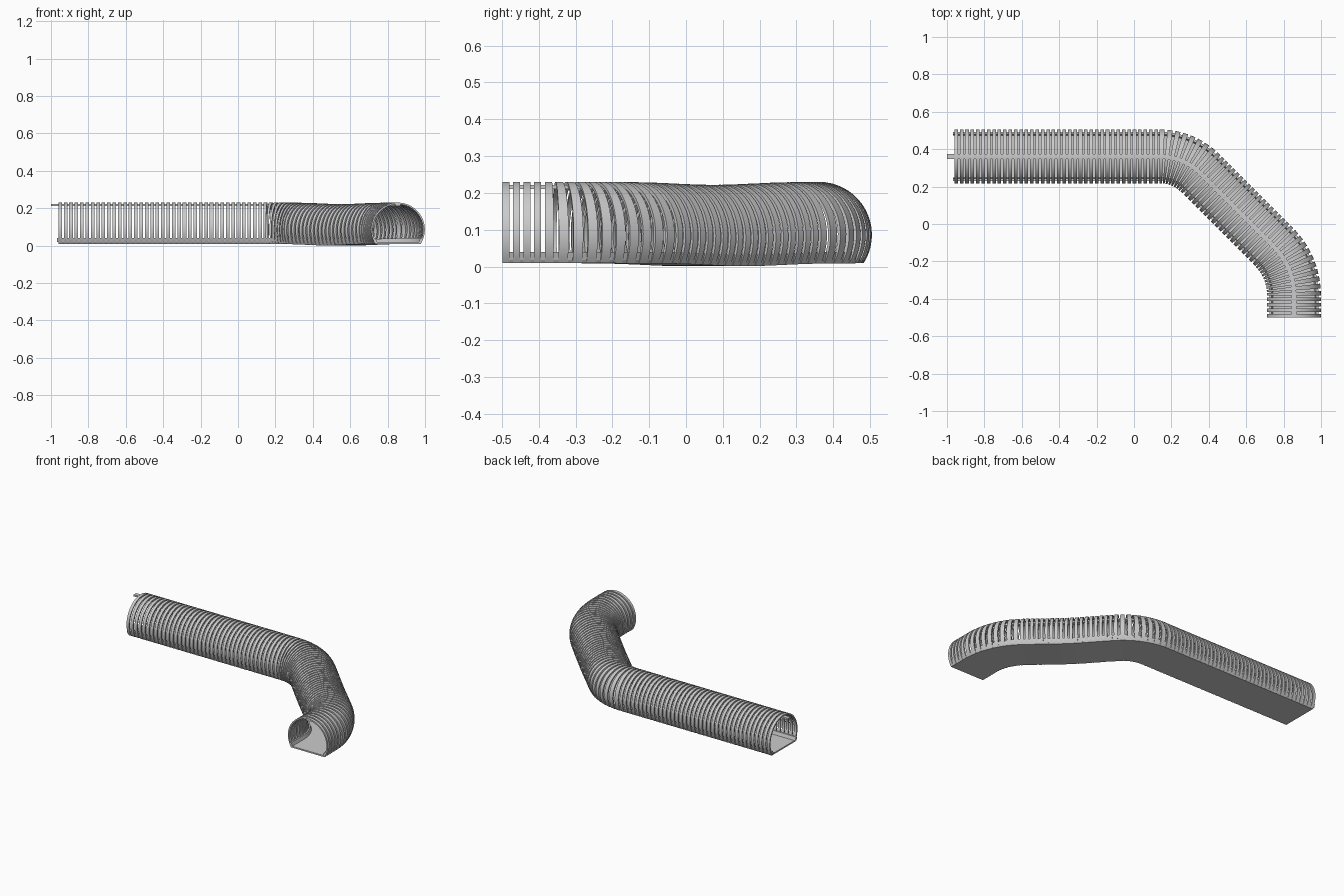
import bpy, math
from mathutils import Vector

if "Cube" in bpy.data.objects:
    bpy.data.objects.remove(bpy.data.objects["Cube"])

# Centre line: straight, 45 degree bend, straight, 45 degree bend, straight
Q = math.pi / 4
R1, R2 = 0.30, 0.36
T1, T2 = R1 * math.tan(Q / 2), R2 * math.tan(Q / 2)
SEGMENTS = [  # length, signed curvature
    (1.225 - T1, 0), (R1 * Q, -1 / R1),
    (0.59 * math.sqrt(2) - T1 - T2, 0),
    (R2 * Q, -1 / R2), (0.27 - T2, 0)]
TOTAL = sum(l for l, _ in SEGMENTS)
DIP_AT = SEGMENTS[0][0] + SEGMENTS[1][0] + SEGMENTS[2][0] * 0.5

RADIUS, CENTRE_Z, FLOOR_Z = 0.144, 0.086, 0.009


def place(s, side, z):
    """Map distance along the tunnel, sideways offset and height to space."""
    p, a, left = Vector((-0.96, 0.361)), 0.0, s
    for i, (length, k) in enumerate(SEGMENTS):
        d = left if i == len(SEGMENTS) - 1 else min(left, length)
        if k:
            b = a + k * d
            p += Vector((math.sin(b) - math.sin(a), math.cos(a) - math.cos(b))) / k
            a = b
        else:
            p += Vector((math.cos(a), math.sin(a))) * d
        left -= d
        if left <= 0:
            break
    z -= 0.008 * math.exp(-((s - DIP_AT) / 0.2) ** 2)
    return (p.x - math.sin(a) * side, p.y + math.cos(a) * side, z)


def loft(verts, faces, rings):
    """Bridge equal rings of (s, side, z) points and cap both ends."""
    base, n = len(verts), len(rings[0])
    for ring in rings:
        verts.extend(place(*p) for p in ring)
    for i in range(len(rings) - 1):
        for j in range(n):
            a, b = base + i * n + j, base + i * n + (j + 1) % n
            faces.append((a, b, b + n, a + n))
    faces.append(tuple(base + j for j in reversed(range(n))))
    faces.append(tuple(base + (len(rings) - 1) * n + j for j in range(n)))


def make(name, verts, faces):
    mesh = bpy.data.meshes.new(name)
    mesh.from_pydata(verts, [], faces)
    ob = bpy.data.objects.new(name, mesh)
    bpy.context.collection.objects.link(ob)
    bpy.context.view_layer.objects.active = ob
    ob.select_set(True)
    bpy.ops.object.mode_set(mode='EDIT')
    bpy.ops.mesh.select_all(action='SELECT')
    bpy.ops.mesh.normals_make_consistent(inside=False)
    bpy.ops.object.mode_set(mode='OBJECT')
    bpy.ops.object.shade_smooth_by_angle(angle=math.radians(35))
    ob.select_set(False)
    return ob


def rail(name, profile, s0, s1):
    verts, faces = [], []
    n = 110
    loft(verts, faces, [[(s0 + (s1 - s0) * i / n, x, z) for x, z in profile]
                        for i in range(n + 1)])
    return make(name, verts, faces)


# Hoop ribs, widening on the outside of each bend
verts, faces = [], []
COUNT, ARC = 80, 36
pitch = (TOTAL - 0.019) / (COUNT - 1)
low = math.asin((CENTRE_Z - FLOOR_Z) / RADIUS)
for r in range(COUNT):
    s = r * pitch
    rings = []
    for i in range(ARC + 1):
        t = -low + (math.pi + 2 * low) * i / ARC
        c, h = math.cos(t), math.sin(t)
        rings.append([(s + ds, c * rad, CENTRE_Z + h * rad) for ds, rad in
                      ((0, RADIUS), (0.019, RADIUS),
                       (0.019, RADIUS - 0.009), (0, RADIUS - 0.009))])
    loft(verts, faces, rings)
make("hoop_ribs", verts, faces)

# Flat walkway floor
rail("floor", [(-0.120, FLOOR_Z), (0.120, FLOOR_Z),
               (0.126, 0.018), (-0.126, 0.018)], 0, TOTAL)

# Low side rails tying the ribs together
for label, m in (("left", 1), ("right", -1)):
    rail("side_rail_" + label, [(m * 0.112, 0.018), (m * 0.124, 0.018),
                                (m * 0.131, 0.040), (m * 0.119, 0.040)],
         -0.007, TOTAL)

# Ceiling rail with a stub past the open end
rail("ceiling_rail", [(-0.013, 0.211), (0.013, 0.211),
                      (0.013, 0.222), (-0.013, 0.222)], -0.04, TOTAL - 0.005)
